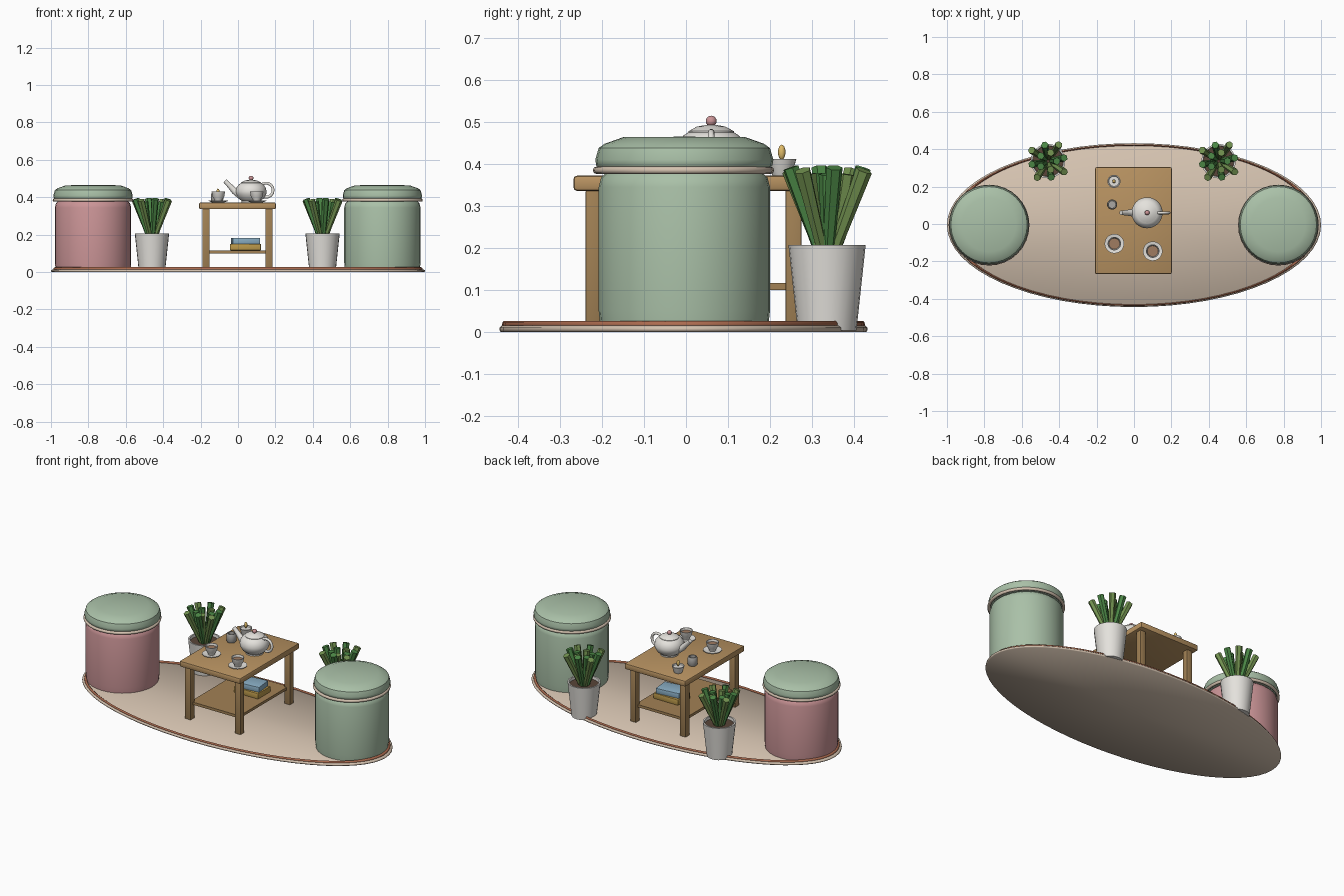
import bpy, bmesh, math
from mathutils import Vector, Matrix

if "Cube" in bpy.data.objects:
    bpy.data.objects.remove(bpy.data.objects["Cube"])


def material(name, rgb):
    m = bpy.data.materials.new(name)
    m.diffuse_color = (*rgb, 1)
    m.use_nodes = True
    m.node_tree.nodes["Principled BSDF"].inputs["Base Color"].default_value = m.diffuse_color
    return m


SAGE = material("sage_fabric", (0.40, 0.53, 0.39))
ROSE = material("rose_fabric", (0.60, 0.30, 0.31))
BEIGE = material("beige_weave", (0.66, 0.54, 0.43))
RUST = material("rust_trim", (0.42, 0.15, 0.08))
WOOD = material("light_wood", (0.48, 0.29, 0.12))
DARKWOOD = material("leg_wood", (0.36, 0.22, 0.09))
WHITE = material("porcelain", (0.78, 0.76, 0.72))
STONE = material("grey_glaze", (0.40, 0.39, 0.37))
SOIL = material("soil", (0.10, 0.06, 0.04))
TEA = material("tea", (0.35, 0.20, 0.12))
GOLD = material("flame", (0.75, 0.50, 0.14))
OCHRE = material("ochre_cover", (0.50, 0.32, 0.07))
BLUE = material("blue_cover", (0.25, 0.42, 0.55))
LEAF = [material("leaf_dark", (0.07, 0.24, 0.06)), material("leaf_olive", (0.17, 0.29, 0.08))]


def finish(name, bm, mat, angle=35):
    bmesh.ops.recalc_face_normals(bm, faces=bm.faces)
    me = bpy.data.meshes.new(name)
    bm.to_mesh(me)
    bm.free()
    me.materials.append(mat)
    ob = bpy.data.objects.new(name, me)
    bpy.context.collection.objects.link(ob)
    if angle:
        bpy.ops.object.select_all(action='DESELECT')
        ob.select_set(True)
        bpy.context.view_layer.objects.active = ob
        bpy.ops.object.shade_smooth_by_angle(angle=math.radians(angle))
    return ob


def lathe(name, profile, loc, mat, n=32, ys=1, loop=False, angle=35):
    """Spin (radius, z) points around z; radius 0 makes a pole."""
    bm = bmesh.new()
    rings = []
    for r, z in profile:
        k = 1 if r == 0 else n
        rings.append([bm.verts.new((loc[0] + r * math.cos(i * math.tau / n),
                                    loc[1] + ys * r * math.sin(i * math.tau / n),
                                    loc[2] + z)) for i in range(k)])
    pairs = list(zip(rings, rings[1:])) + ([(rings[-1], rings[0])] if loop else [])
    for a, b in pairs:
        for i in range(n):
            j = (i + 1) % n
            quad = [a[i % len(a)], a[j % len(a)], b[j % len(b)], b[i % len(b)]]
            bm.faces.new(list(dict.fromkeys(quad)))
    return finish(name, bm, mat, angle)


def ring(name, R, r, loc, mat, n=32, ys=1, sides=8):
    pts = [(R + r * math.cos(k * math.tau / sides), r * math.sin(k * math.tau / sides))
           for k in range(sides)]
    return lathe(name, pts, loc, mat, n, ys, loop=True, angle=60)


def ball(name, r, loc, mat, zs=1):
    pts = [(0, -r * zs)] + [(r * math.sin(k * math.pi / 8), -r * zs * math.cos(k * math.pi / 8))
                            for k in range(1, 8)] + [(0, r * zs)]
    return lathe(name, pts, loc, mat, 16, angle=60)


def box(name, size, loc, mat, bevel=0.0, turn=0):
    bm = bmesh.new()
    M = Matrix.Translation(loc) @ Matrix.Rotation(turn, 4, 'Z') @ Matrix.Diagonal((*size, 1))
    bmesh.ops.create_cube(bm, size=1, matrix=M)
    if bevel:
        bmesh.ops.bevel(bm, geom=bm.edges[:], offset=bevel, segments=2, profile=0.5, affect='EDGES')
    return finish(name, bm, mat)


def tube(name, pts, radii, mat, n=10):
    """Closed tube along points in an xz plane, one radius per point."""
    bm = bmesh.new()
    P = [Vector(p) for p in pts]
    rings = []
    for i, p in enumerate(P):
        t = (P[min(i + 1, len(P) - 1)] - P[max(i - 1, 0)]).normalized()
        u = Vector((0, 1, 0))
        v = t.cross(u)
        rings.append([bm.verts.new(p + radii[i] * (u * math.cos(k * math.tau / n) +
                                                   v * math.sin(k * math.tau / n))) for k in range(n)])
    for a, b in zip(rings, rings[1:]):
        for k in range(n):
            bm.faces.new((a[k], a[(k + 1) % n], b[(k + 1) % n], b[k]))
    bm.faces.new(rings[0])
    bm.faces.new(rings[-1])
    return finish(name, bm, mat, 60)


# Oval rug with a raised rust edging
YS = 0.438
lathe("rug", [(0, 0), (0.995, 0), (1.0, 0.004), (1.0, 0.010), (0.99, 0.015), (0, 0.015)],
      (0, -0.006, 0), BEIGE, 64, YS, angle=180)
ring("rug_edging", 0.978, 0.009, (0, -0.006, 0.017), RUST, 64, YS)

# Two round pouf stools
for side, x, mat in (("left", -0.775, ROSE), ("right", 0.772, SAGE)):
    c = (x, -0.004, 0)
    lathe(side + "_stool_body", [(0, 0.002), (0.19, 0.002), (0.2, 0.012), (0.204, 0.05), (0.204, 0.345),
                                 (0.198, 0.368), (0.185, 0.38), (0, 0.38)], c, mat)
    ring(side + "_stool_piping", 0.207, 0.009, (x, -0.006, 0.385), BEIGE)
    lathe(side + "_stool_cushion", [(0, 0.385), (0.2, 0.385), (0.21, 0.397), (0.212, 0.41), (0.204, 0.438),
                                    (0.19, 0.448), (0.145, 0.464), (0, 0.465)], c, SAGE)

# Tea table: top, four legs, lower shelf
CY = 0.018
box("table_top", (0.41, 0.572, 0.036), (-0.003, CY, 0.354), WOOD, 0.008)
for sx in (-1, 1):
    for sy in (-1, 1):
        box("table_leg", (0.038, 0.038, 0.335), (-0.003 + sx * 0.168, CY + sy * 0.238, 0.1695), DARKWOOD, 0.003)
box("table_shelf", (0.33, 0.47, 0.016), (-0.003, CY, 0.108), DARKWOOD)

# Books on the shelf
box("lower_book", (0.165, 0.12, 0.034), (0.04, 0.078, 0.133), OCHRE, 0.003)
box("upper_book", (0.148, 0.105, 0.032), (0.04, 0.078, 0.166), BLUE, 0.003, 0.1)

# Teapot
T = 0.372
tx, ty = 0.07, 0.06
lathe("teapot_body", [(0, 0), (0.05, 0), (0.05, 0.008), (0.068, 0.022), (0.081, 0.045), (0.083, 0.06),
                      (0.078, 0.08), (0.066, 0.096), (0.05, 0.106), (0, 0.108)], (tx, ty, T), WHITE)
lathe("teapot_lid", [(0, 0.1), (0.054, 0.1), (0.054, 0.106), (0.034, 0.117), (0.012, 0.121), (0, 0.122)],
      (tx, ty, T), WHITE)
ball("teapot_knob", 0.013, (tx, ty, T + 0.13), ROSE)
tube("teapot_spout", [(0.015, ty, T + 0.04), (-0.02, ty, T + 0.062), (-0.045, ty, T + 0.09),
                      (-0.07, ty, T + 0.116)], [0.024, 0.018, 0.014, 0.012], WHITE)
arc = [math.radians(-125 + k * 25) for k in range(11)]
tube("teapot_handle", [(0.15 + 0.038 * math.cos(a), ty, T + 0.066 + 0.038 * math.sin(a)) for a in arc],
     [0.008] * len(arc), WHITE)

# Cups on saucers
for x, y in ((-0.105, -0.105), (0.1, -0.145)):
    lathe("saucer", [(0, 0), (0.03, 0), (0.052, 0.008), (0.052, 0.011), (0.03, 0.006), (0, 0.006)],
          (x, y, T), WHITE)
    lathe("cup", [(0, 0.006), (0.019, 0.006), (0.02, 0.014), (0.031, 0.03), (0.036, 0.058),
                  (0.032, 0.058), (0.026, 0.032), (0, 0.026)], (x, y, T), WHITE)
    lathe("tea_surface", [(0, 0.045), (0.029, 0.045), (0.028, 0.042), (0, 0.042)], (x, y, T), TEA)

# Small jar and a candle dish
lathe("jar", [(0, 0), (0.023, 0), (0.027, 0.006), (0.027, 0.044), (0.023, 0.052), (0.018, 0.052),
              (0.018, 0.03), (0, 0.03)], (-0.117, 0.104, T), STONE, 24)
lathe("candle_dish", [(0, 0), (0.022, 0), (0.026, 0.01), (0.035, 0.04), (0.03, 0.04), (0.027, 0.034),
                      (0, 0.034)], (-0.107, 0.228, T), WHITE, 24)
ball("candle_flame", 0.009, (-0.107, 0.228, T + 0.056), GOLD, 2.0)

# Potted plants with thick flaring leaves
for x in (-0.46, 0.452):
    y = 0.336
    lathe("plant_pot", [(0, 0.003), (0.07, 0.003), (0.092, 0.207), (0.083, 0.207), (0.081, 0.185), (0, 0.185)],
          (x, y, 0), WHITE, 24)
    lathe("pot_soil", [(0, 0.19), (0.0815, 0.19), (0.081, 0.184), (0, 0.184)], (x, y, 0), SOIL, 24)
    for i in range(13):
        outer = i < 8
        a = i * math.tau / 8 + 0.2 if outer else i * math.tau / 5
        tilt = math.radians((24 if i % 2 else 19) if outer else 9)
        length = 0.215 if outer else 0.19
        base = Vector((x + 0.018 * math.cos(a), y + 0.018 * math.sin(a), 0.188))
        M = (Matrix.Translation(base) @ Matrix.Rotation(a, 4, 'Z') @ Matrix.Rotation(tilt, 4, 'Y')
             @ Matrix.Translation((0, 0, length / 2)))
        bm = bmesh.new()
        bmesh.ops.create_cone(bm, cap_ends=True, segments=6, radius1=0.013, radius2=0.02,
                              depth=length, matrix=M)
        finish("plant_leaf", bm, LEAF[i % 2], 0)
